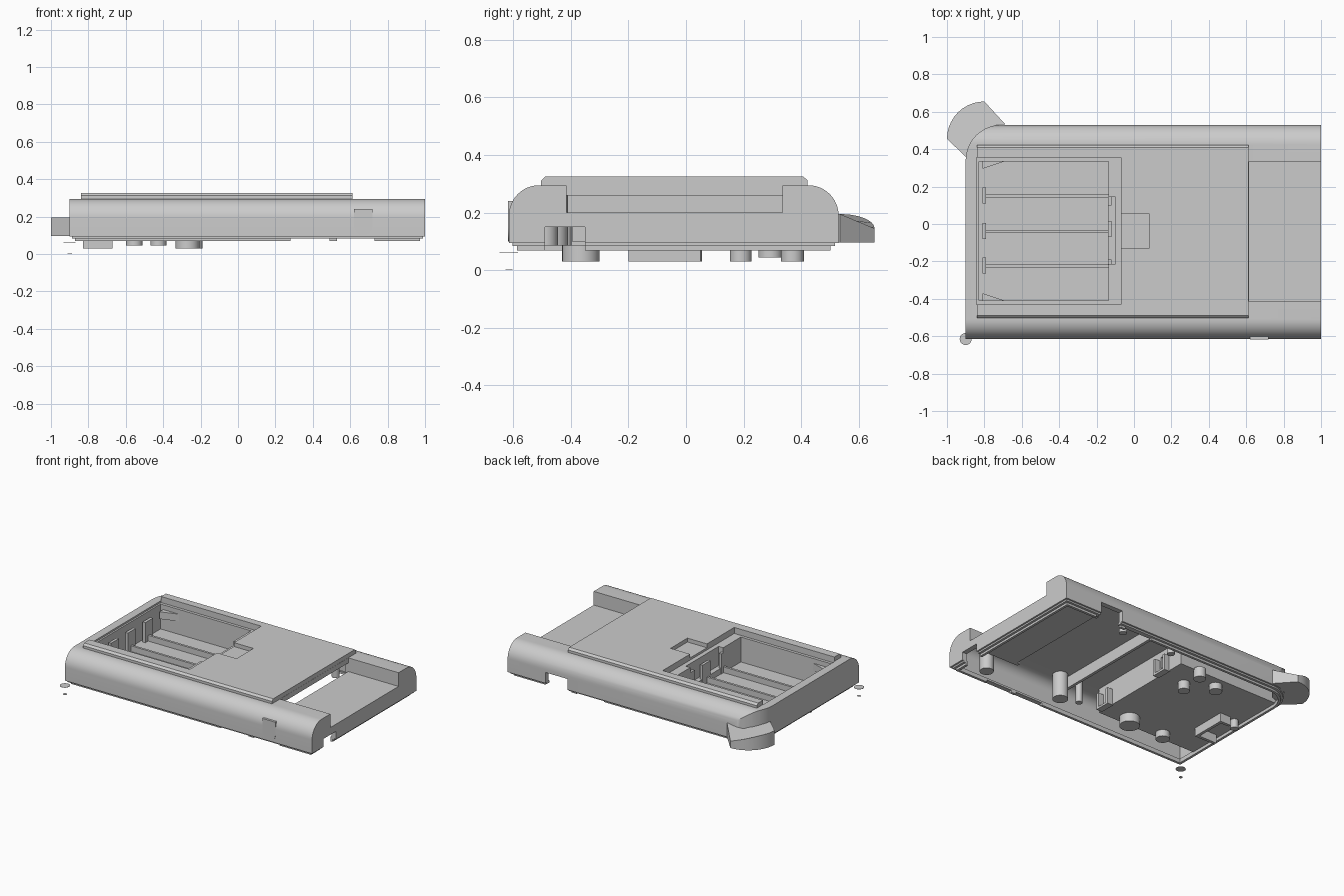
import bpy, bmesh, math

if "Cube" in bpy.data.objects:
    bpy.data.objects.remove(bpy.data.objects["Cube"])

grey = bpy.data.materials.new("light_grey_plastic")
grey.diffuse_color = (0.6, 0.6, 0.6, 1)
grey.use_nodes = True
grey.node_tree.nodes["Principled BSDF"].inputs["Base Color"].default_value = grey.diffuse_color


def prism(name, pts, axis, a, b):
    """Extrude a 2D outline along an axis from a to b."""
    place = {'x': lambda p, t: (t, p[0], p[1]),
             'y': lambda p, t: (p[0], t, p[1]),
             'z': lambda p, t: (p[0], p[1], t)}[axis]
    bm = bmesh.new()
    lo = [bm.verts.new(place(p, a)) for p in pts]
    hi = [bm.verts.new(place(p, b)) for p in pts]
    n = len(pts)
    bm.faces.new(lo)
    bm.faces.new(hi)
    for i in range(n):
        bm.faces.new((lo[i], lo[(i + 1) % n], hi[(i + 1) % n], hi[i]))
    bmesh.ops.recalc_face_normals(bm, faces=bm.faces)
    me = bpy.data.meshes.new(name)
    bm.to_mesh(me)
    bm.free()
    me.materials.append(grey)
    ob = bpy.data.objects.new(name, me)
    bpy.context.scene.collection.objects.link(ob)
    return ob


def box(name, x0, x1, y0, y1, z0, z1):
    return prism(name, [(x0, y0), (x1, y0), (x1, y1), (x0, y1)], 'z', z0, z1)


def arc(cx, cy, r, a0, a1, n=12):
    return [(cx + r * math.cos(math.radians(a0 + (a1 - a0) * i / n)),
             cy + r * math.sin(math.radians(a0 + (a1 - a0) * i / n))) for i in range(n + 1)]


def cyl(name, x, y, r, z0, z1):
    ob = prism(name, arc(x, y, r, 0, 360, 28)[:-1], 'z', z0, z1)
    smooth(ob)
    return ob


def activate(ob):
    bpy.ops.object.select_all(action='DESELECT')
    ob.select_set(True)
    bpy.context.view_layer.objects.active = ob


def smooth(ob):
    activate(ob)
    bpy.ops.object.shade_smooth_by_angle(angle=math.radians(30))


def boolean(ob, other, op='DIFFERENCE'):
    activate(ob)
    m = ob.modifiers.new("bool", 'BOOLEAN')
    m.operation, m.object, m.solver = op, other, 'EXACT'
    bpy.ops.object.modifier_apply(modifier=m.name)
    bpy.data.objects.remove(other)
    return ob


def plan(d):
    """Top outline, inset by d, with one rounded corner."""
    return [(-0.9 + d, -0.615 + d), (1 - d, -0.615 + d), (1 - d, 0.53 - d)] + \
        arc(-0.71, 0.34, 0.19 - d, 90, 180)


def case_solid(name, d, bottom):
    """Rounded cross-section swept along x, trimmed to the plan outline."""
    r = 0.105 - d
    prof = [(-0.615 + d, bottom), (0.53 - d, bottom)] + \
        arc(0.425, 0.19, r, 0, 90) + arc(-0.51, 0.19, r, 90, 180)
    ob = prism(name, prof, 'x', -1.2, 1.2)
    return boolean(ob, prism("trim", plan(d), 'z', -0.5, 0.6), 'INTERSECT')


# hollow outer shell with raised back plate
shell = case_solid("outer_shell", 0, 0.095)
boolean(shell, case_solid("cavity", 0.035, -0.1))
plate = [(-0.503, 0.28), (0.422, 0.28), (0.422, 0.312), (0.408, 0.325), (-0.489, 0.325), (-0.503, 0.312)]
boolean(shell, prism("plate", plate, 'x', -0.84, 0.613), 'UNION')

# battery bay, finger tab, cartridge slot and wall notches
for b in [(-0.842, -0.07, -0.43, 0.355, 0.283, 0.5),
          (-0.83, -0.135, -0.41, 0.335, 0.11, 0.5),
          (-0.15, -0.1, -0.215, 0.145, 0.2, 0.5),
          (-0.08, 0.08, -0.13, 0.055, 0.298, 0.5),
          (0.614, 1.2, -0.415, 0.335, 0.2, 0.5),
          (0.9, 1.2, -0.49, -0.35, -0.1, 0.15),
          (0.54, 0.71, 0.4, 0.7, -0.1, 0.17)]:
    boolean(shell, box("cutter", *b))
smooth(shell)

# battery tub under the opening
tub = box("battery_tub", -0.862, -0.08, -0.44, 0.365, 0.09, 0.275)
for b in [(-0.83, -0.135, -0.41, 0.335, 0.11, 0.5),
          (-0.15, -0.1, -0.215, 0.145, 0.15, 0.5),
          (-0.2, 0.0, 0.17, 0.22, 0.14, 0.22)]:
    boolean(tub, box("cutter", *b))
# cradle ribs and contact holders
for i, y in enumerate((0.15, -0.04, -0.225)):
    box(f"cradle_rib_{i}", -0.8, -0.135, y - 0.008, y + 0.008, 0.1, 0.15)
    box(f"contact_post_{i}", -0.81, -0.79, y - 0.04, y + 0.045, 0.1, 0.25)
for i, (a, b) in enumerate(((0.1, 0.145), (-0.07, 0.015), (-0.22, -0.19))):
    box(f"spring_holder_{i}", -0.138, -0.12, a, b, 0.1, 0.25)
for i, (y, s) in enumerate(((0.335, -1), (-0.41, 1))):
    prism(f"corner_gusset_{i}", [(-0.81, y), (-0.69, y), (-0.81, y + s * 0.04)], 'z', 0.2, 0.25)

# cartridge slot floor and cheeks
box("slot_floor", 0.613, 0.99, -0.435, 0.355, 0.182, 0.2)
box("slot_cheek_front", 0.59, 0.99, -0.44, -0.415, 0.182, 0.28)
box("slot_cheek_back", 0.59, 0.99, 0.335, 0.36, 0.182, 0.28)
box("inner_cross_rib", 0.15, 0.17, -0.48, 0.4, 0.18, 0.27)

# stepped rim around the open underside
rim = prism("upper_rim", plan(0.012), 'z', 0.084, 0.1)
boolean(rim, prism("c", plan(0.04), 'z', -1, 1))
lip = prism("lower_lip", plan(0.028), 'z', 0.069, 0.098)
boolean(lip, prism("c", plan(0.045), 'z', -1, 1))
for b in [(0.28, 0.49, -1, 1, 0, 0.084), (0.53, 0.73, -1, 1, 0, 0.084)]:
    boolean(lip, box("c", *b))
for ob in (rim, lip):
    boolean(ob, box("c", 0.9, 1.2, -0.49, -0.35, -0.1, 0.15))
    boolean(ob, box("c", 0.54, 0.71, 0.4, 0.7, -0.1, 0.17))
    smooth(ob)

# bosses and screw posts on the underside: x, y, radius, z range
for i, (x, y, r, z0, z1) in enumerate([
        (-0.27, -0.365, 0.065, 0.03, 0.1), (-0.555, -0.38, 0.045, 0.045, 0.1),
        (-0.23, 0.37, 0.04, 0.03, 0.1), (-0.425, 0.293, 0.042, 0.045, 0.1),
        (-0.25, 0.19, 0.038, 0.03, 0.1), (-0.8, 0.03, 0.025, 0.03, 0.1),
        (0.8, -0.49, 0.045, 0.085, 0.25), (0.22, -0.46, 0.05, 0.085, 0.27),
        (0.1, -0.42, 0.022, 0.085, 0.27), (0.45, 0.43, 0.025, 0.085, 0.26),
        (0.05, 0.42, 0.025, 0.085, 0.26)]):
    cyl(f"boss_{i}", x, y, r, z0, z1)
u = [(-0.83, -0.2), (-0.67, -0.2), (-0.67, 0.05), (-0.75, 0.05), (-0.75, 0.03),
     (-0.69, 0.03), (-0.69, -0.18), (-0.83, -0.18)]
prism("u_bracket", u, 'z', 0.03, 0.1)
# clips on the battery tub wall
for i, y in enumerate((-0.36, 0.195)):
    for s in (-1, 1):
        box(f"wall_clip_{i}_{s}", -0.085, -0.04, y + s * 0.045 - 0.01, y + s * 0.045 + 0.01, 0.085, 0.2)
    box(f"wall_clip_base_{i}", -0.085, -0.04, y - 0.045, y + 0.045, 0.085, 0.1)

# strap lug on the rounded corner, its top falling away towards the back
n = 10
outline = [(-0.69, 0.535), (-0.8, 0.655)] + arc(-0.8, 0.455, 0.2, 90, 180, n)[1:] + [(-0.9, 0.36), (-0.8, 0.4)]
lug = prism("strap_lug", outline, 'z', 0.097, 0.195)
for v in lug.data.vertices:
    if v.co.z > 0.15 and v.co.y > 0.535:
        t = min(1, (v.co.y - 0.535) / 0.12)
        v.co.z = 0.145 + 0.05 * math.sqrt(1 - t * t)
smooth(lug)

# flat window pad on the front side
pad = [(0.72, 0.24), (0.62, 0.24)] + arc(0.67, 0.15, 0.05, 180, 360)
smooth(prism("window_pad", pad, 'y', -0.618, -0.585))

# loose discs below the corner
cyl("corner_disc", -0.9, -0.615, 0.032, 0.06, 0.062)
cyl("corner_disc_small", -0.9, -0.615, 0.012, 0.0, 0.002)
